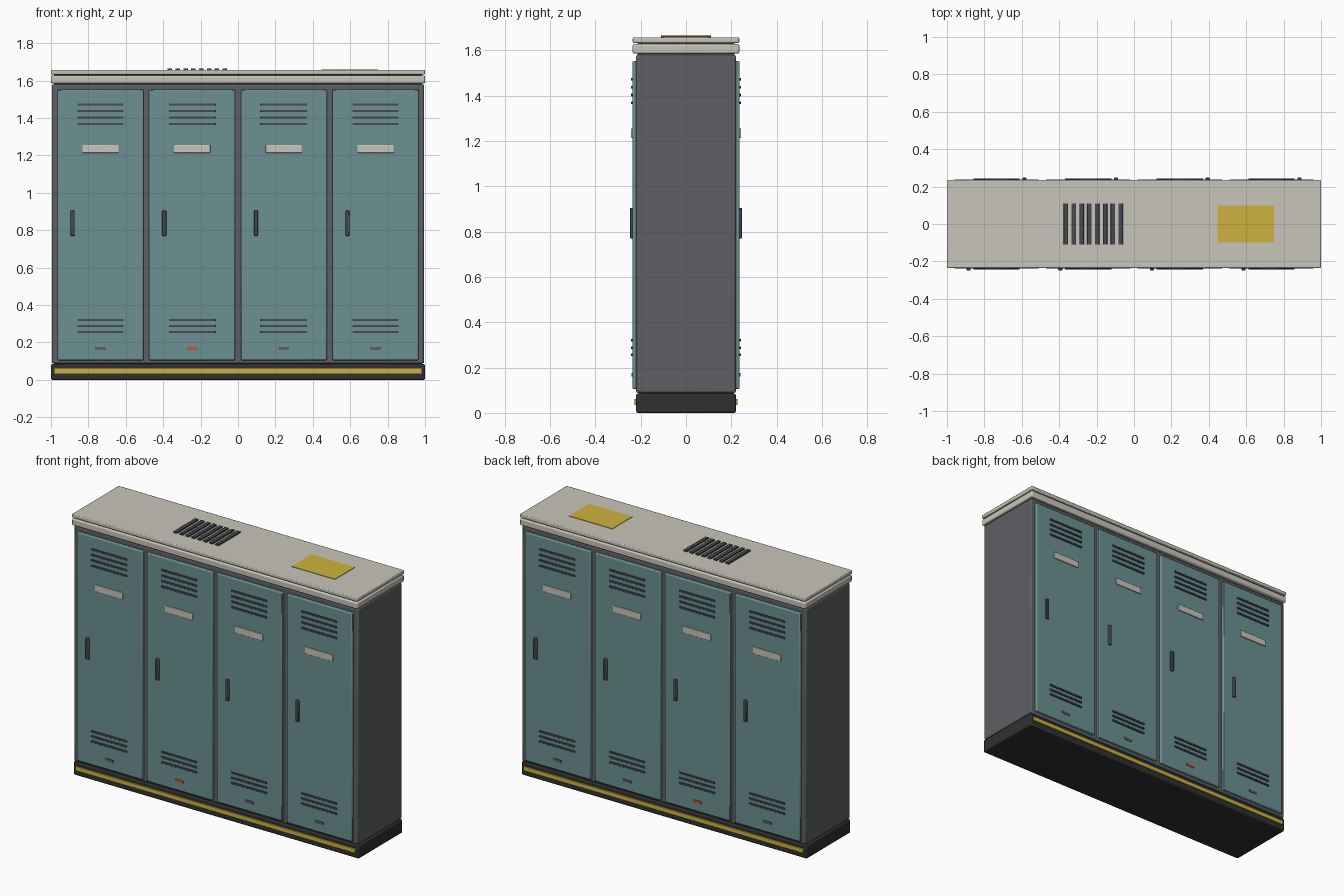
import bpy

if "Cube" in bpy.data.objects:
    bpy.data.objects.remove(bpy.data.objects["Cube"])

def material(name, rgb):
    m = bpy.data.materials.new(name)
    m.diffuse_color = (*rgb, 1)
    m.use_nodes = True
    m.node_tree.nodes["Principled BSDF"].inputs["Base Color"].default_value = m.diffuse_color
    return m

TEAL = material("teal_paint", (0.15, 0.28, 0.29))
BEIGE = material("beige", (0.58, 0.56, 0.49))
YELLOW = material("yellow", (0.62, 0.45, 0.05))
STEEL = material("dark_steel", (0.11, 0.115, 0.125))
BLACK = material("black_base", (0.03, 0.03, 0.03))
DARK = material("vent_dark", (0.06, 0.065, 0.075))
RED = material("red_tag", (0.6, 0.08, 0.045))

def box(name, x, y, z, mat, bevel=0.0):
    """Box from (min, max) ranges, with an optional chamfer."""
    lo = [min(r) for r in (x, y, z)]
    hi = [max(r) for r in (x, y, z)]
    bpy.ops.mesh.primitive_cube_add(size=1, location=[(a + b) / 2 for a, b in zip(lo, hi)])
    ob = bpy.context.object
    ob.name = name
    ob.scale = [b - a for a, b in zip(lo, hi)]
    bpy.ops.object.transform_apply(location=False, rotation=False, scale=True)
    ob.data.materials.append(mat)
    if bevel:
        mod = ob.modifiers.new("chamfer", "BEVEL")
        mod.width = bevel
        mod.segments = 2
        bpy.ops.object.shade_smooth_by_angle()
    return ob

# Carcass: plinth, cabinet body and two-layer top
box("plinth", (-1, 1), (-0.22, 0.22), (0, 0.085), BLACK, 0.008)
box("plinth_joint", (-0.985, 0.985), (-0.21, 0.21), (0.075, 0.1), BLACK)
box("cabinet_body", (-0.995, 0.995), (-0.22, 0.22), (0.088, 1.58), STEEL, 0.008)
box("top_joint", (-0.985, 0.985), (-0.215, 0.215), (1.57, 1.645), STEEL)
box("top_lower", (-1, 1), (-0.235, 0.235), (1.585, 1.627), BEIGE, 0.007)
box("top_upper", (-1, 1), (-0.235, 0.235), (1.633, 1.657), BEIGE, 0.005)

# Roof details: vent slats and yellow plate
for i in range(8):
    x = -0.364 + i * 0.0418
    box(f"roof_slat_{i}", (x - 0.012, x + 0.012), (-0.11, 0.11), (1.65, 1.666), DARK, 0.002)
box("roof_plate", (0.446, 0.749), (-0.1, 0.1), (1.65, 1.66), YELLOW)

# Doors on both long sides; the back ones are turned half round
for side, s in (("front", 1), ("back", -1)):
    box(f"{side}_stripe", (-0.98, 0.98), (-s * 0.21, -s * 0.228), (0.035, 0.061), YELLOW)
    for d in range(4):
        cx = -0.735 + d * 0.49

        def part(name, x0, x1, depth, z0, z1, mat, bevel=0.0):
            box(f"{side}_{name}_{d}", (cx + s * x0, cx + s * x1),
                (-s * 0.215, -s * depth), (z0, z1), mat, bevel)

        part("door", -0.23, 0.23, 0.237, 0.105, 1.552, TEAL, 0.006)
        for k, z in enumerate((1.472, 1.437, 1.403, 1.368, 0.32, 0.288, 0.256)):
            part(f"louvre_{k}", -0.124, 0.124, 0.243, z - 0.006, z + 0.006, DARK, 0.002)
        part("label_plate", -0.097, 0.097, 0.243, 1.214, 1.256, BEIGE, 0.002)
        part("handle", -0.16, -0.138, 0.248, 0.77, 0.905, DARK, 0.004)
        part("tag", -0.029, 0.029, 0.241, 0.16, 0.176, RED if d == 1 else STEEL)
